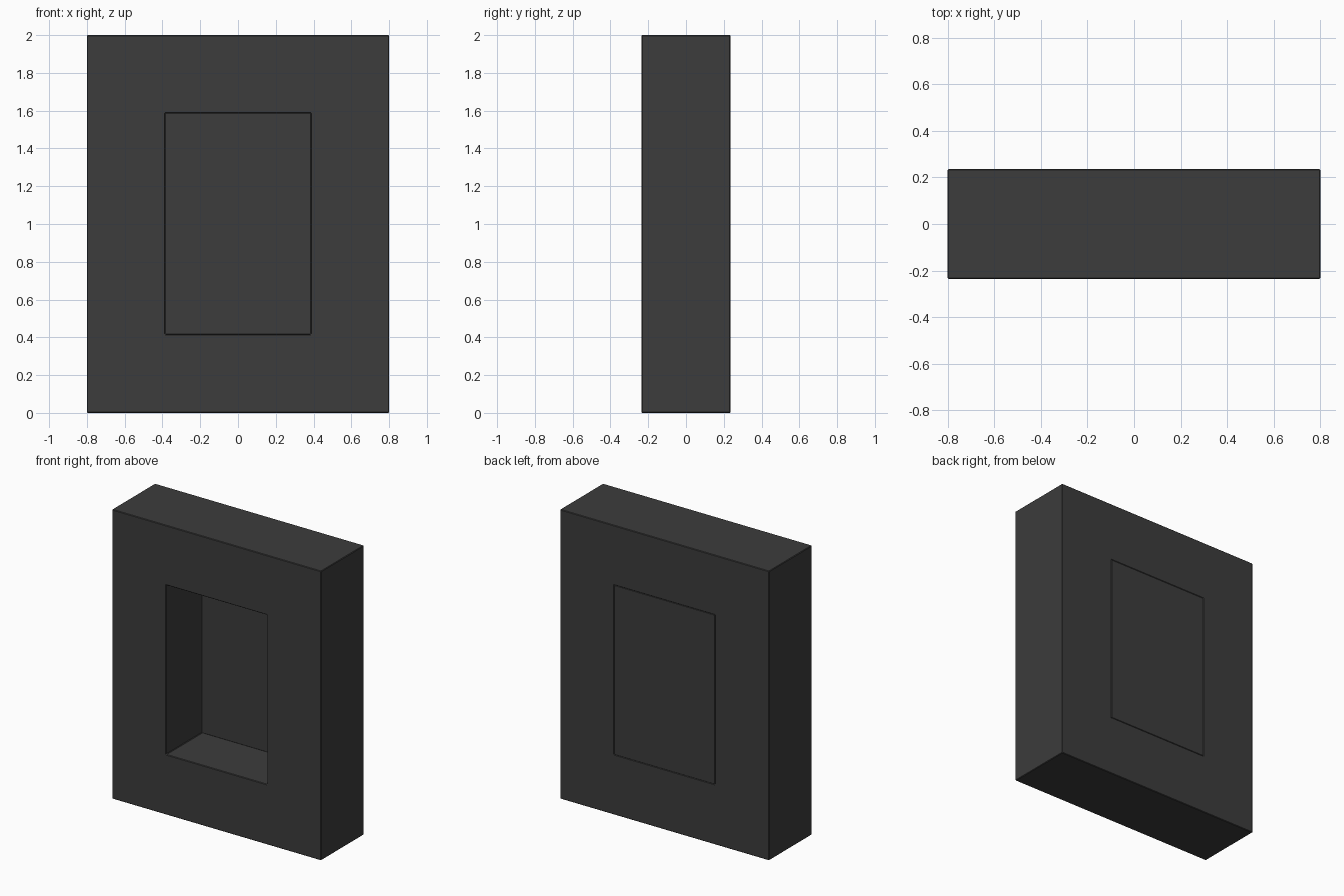
import bpy
import bmesh

if "Cube" in bpy.data.objects:
    bpy.data.objects.remove(bpy.data.objects["Cube"])

W, H, D = 0.80, 2.00, 0.235           # half width, height, half depth
OX, OZ0, OZ1 = 0.386, 0.416, 1.587    # opening half width, bottom, top
PANEL_FRONT = 0.157                   # recessed face of the back panel

mat = bpy.data.materials.new("dark_grey")
mat.diffuse_color = (0.045, 0.045, 0.045, 1)
mat.use_nodes = True
mat.node_tree.nodes["Principled BSDF"].inputs["Base Color"].default_value = mat.diffuse_color


def rect(x, z0, z1):
    return [(-x, z0), (x, z0), (x, z1), (-x, z1)]


def finish(bm, name, bevel):
    bmesh.ops.recalc_face_normals(bm, faces=bm.faces)
    mesh = bpy.data.meshes.new(name)
    bm.to_mesh(mesh)
    bm.free()
    ob = bpy.data.objects.new(name, mesh)
    bpy.context.collection.objects.link(ob)
    mesh.materials.append(mat)
    mod = ob.modifiers.new("edge_bevel", "BEVEL")
    mod.width = bevel
    mod.segments = 1
    mod.limit_method = "ANGLE"
    return ob


# Frame: outer and inner rectangles on both faces, joined by quads
bm = bmesh.new()
loops = [[bm.verts.new((x, y, z)) for x, z in r]
         for r, y in ((rect(W, 0, H), -D), (rect(W, 0, H), D),
                      (rect(OX, OZ0, OZ1), D), (rect(OX, OZ0, OZ1), -D))]
for k in range(4):
    a, b = loops[k], loops[(k + 1) % 4]
    for i in range(4):
        j = (i + 1) % 4
        bm.faces.new((a[i], a[j], b[j], b[i]))
finish(bm, "frame", 0.004)

# Back panel closing the opening, flush with the rear of the frame
bm = bmesh.new()
front, back = [[bm.verts.new((x, y, z)) for x, z in rect(OX, OZ0, OZ1)]
               for y in (PANEL_FRONT, D)]
bm.faces.new(front)
bm.faces.new(back)
for i in range(4):
    j = (i + 1) % 4
    bm.faces.new((front[i], front[j], back[j], back[i]))
finish(bm, "back_panel", 0.002)
